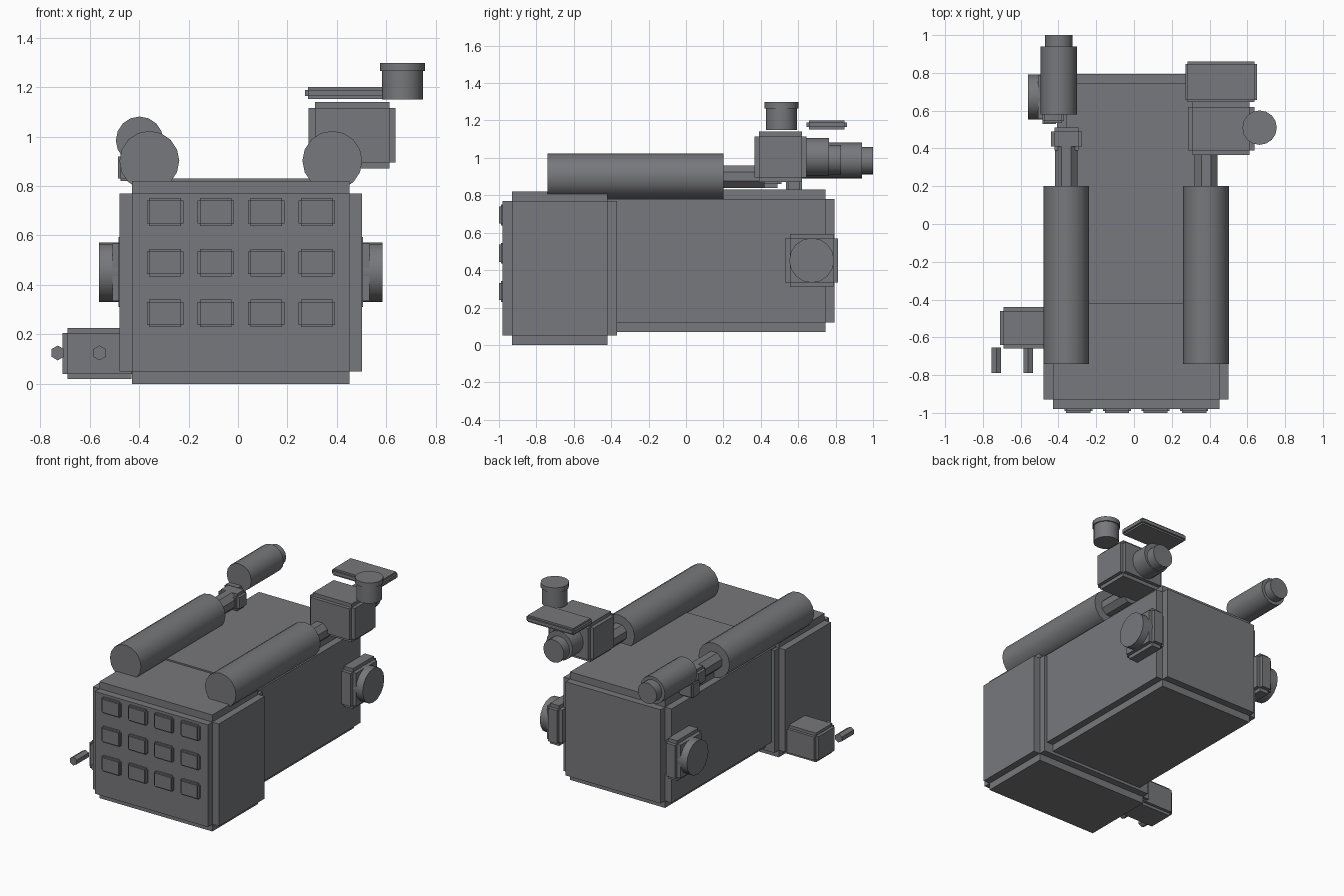
import bpy, bmesh, math
from itertools import product
from mathutils import Matrix, Vector

if "Cube" in bpy.data.objects:
    bpy.data.objects.remove(bpy.data.objects["Cube"])

# Shared dark grey finish
grey = bpy.data.materials.new("dark_grey")
grey.diffuse_color = (.185, .188, .20, 1)
grey.use_nodes = True
grey.node_tree.nodes["Principled BSDF"].inputs["Base Color"].default_value = grey.diffuse_color


def finish(bm, name):
    mesh = bpy.data.meshes.new(name)
    bm.to_mesh(mesh)
    bm.free()
    mesh.materials.append(grey)
    ob = bpy.data.objects.new(name, mesh)
    bpy.context.collection.objects.link(ob)
    return ob


def notched_box(name, x, y, z, m):
    """Box with a square notch of size m cut along all twelve edges."""
    cuts = [(a, a + m, b - m, b) for a, b in (x, y, z)]

    def filled(c):
        return all(0 <= i <= 2 for i in c) and sum(i != 1 for i in c) <= 1

    bm = bmesh.new()
    for c in product(range(3), repeat=3):
        if not filled(c):
            continue
        for ax, d in product(range(3), (0, 1)):
            n = list(c)
            n[ax] += 2 * d - 1
            if filled(n):
                continue
            u, v = (ax + 1) % 3, (ax + 2) % 3
            ring = [(0, 0), (1, 0), (1, 1), (0, 1)]
            face = []
            for p, q in (ring if d else ring[::-1]):
                idx = list(c)
                idx[ax] += d
                idx[u] += p
                idx[v] += q
                face.append(bm.verts.new([cuts[k][idx[k]] for k in range(3)]))
            bm.faces.new(face)
    bmesh.ops.remove_doubles(bm, verts=bm.verts, dist=1e-5)
    return finish(bm, name)


def cylinder(name, p, q, r, n=16):
    """Cylinder from point p to point q, smooth round the side when n is high."""
    p, q = Vector(p), Vector(q)
    rot = (q - p).to_track_quat('Z', 'Y').to_matrix().to_4x4()
    bm = bmesh.new()
    bmesh.ops.create_cone(bm, cap_ends=True, segments=n, radius1=r, radius2=r,
                          depth=(q - p).length,
                          matrix=Matrix.Translation((p + q) / 2) @ rot)
    ob = finish(bm, name)
    if n > 8:
        bpy.ops.object.select_all(action='DESELECT')
        ob.select_set(True)
        bpy.context.view_layer.objects.active = ob
        bpy.ops.object.shade_smooth_by_angle(angle=math.radians(30))
    return ob


def tube(name, x, z, y0, y1, r, n=16):
    return cylinder(name, (x, y0, z), (x, y1, z), r, n)


CX = .0115  # mirror line of the housing

# Main housing: front block and long rear body
notched_box("front_block", (CX - .49, CX + .49), (-.98, -.37), (0, .82), .05)
notched_box("rear_body", (CX - .42, CX + .42), (-.47, .795), (.07, .83), .05)

# Front panel grid of raised cells
for row, col in product(range(3), range(4)):
    x, z = CX - .3065 + col * .2045, .285 + row * .205
    notched_box(f"front_cell_{row}_{col}", (x - .074, x + .074),
                (-1.0, -.96), (z - .056, z + .056), .01)

# Side mounts with round discs, and top tubes with octagonal rods
for s, side in ((-1, "left"), (1, "right")):
    xs = sorted((CX + s * .40, CX + s * .52))
    notched_box(f"{side}_mount_plate", xs, (.53, .813), (.31, .593), .025)
    cylinder(f"{side}_mount_disc", (CX + s * .49, .672, .452),
             (CX + s * .573, .672, .452), .12)
    cx = CX + s * .37
    tube(f"{side}_top_tube", cx, .902, -.74, .20, .121)
    rod = tube(f"{side}_rod", 0, 0, .15, .42, .065, 8)
    rod.data.transform(Matrix.Rotation(math.pi / 8, 4, 'Y'))
    rod.data.transform(Matrix.Translation((cx, 0, .90)))

# Low side box with two hexagonal pins
notched_box("side_box", (-.71, -.41), (-.66, -.44), (.02, .225), .02)
for i, x in enumerate((-.729, -.56)):
    tube(f"side_pin_{i}", x, .125, -.79, -.655, .03, 6)

# Left rear coupling, post, scope tube and tip
notched_box("left_coupling", (-.44, -.275), (.39, .51), (.84, .96), .02)
notched_box("left_post", (-.485, -.37), (.535, .62), (.82, .93), .01)
tube("left_scope", -.398, .985, .58, .94, .096)
tube("left_scope_tip", -.398, .985, .92, 1.0, .073)

# Right rear box with lens, top plate and knob
notched_box("right_box", (.286, .637), (.365, .645), (.87, 1.14), .025)
tube("right_lens", .45, 1.005, .62, .765, .102)
tube("right_lens_tip", .45, .99, .75, .83, .08)
notched_box("top_plate", (.272, .65), (.645, .86), (1.153, 1.20), .012)
cylinder("knob_stem", (.665, .51, 1.15), (.665, .51, 1.28), .083)
cylinder("knob_cap", (.665, .51, 1.265), (.665, .51, 1.298), .091)
